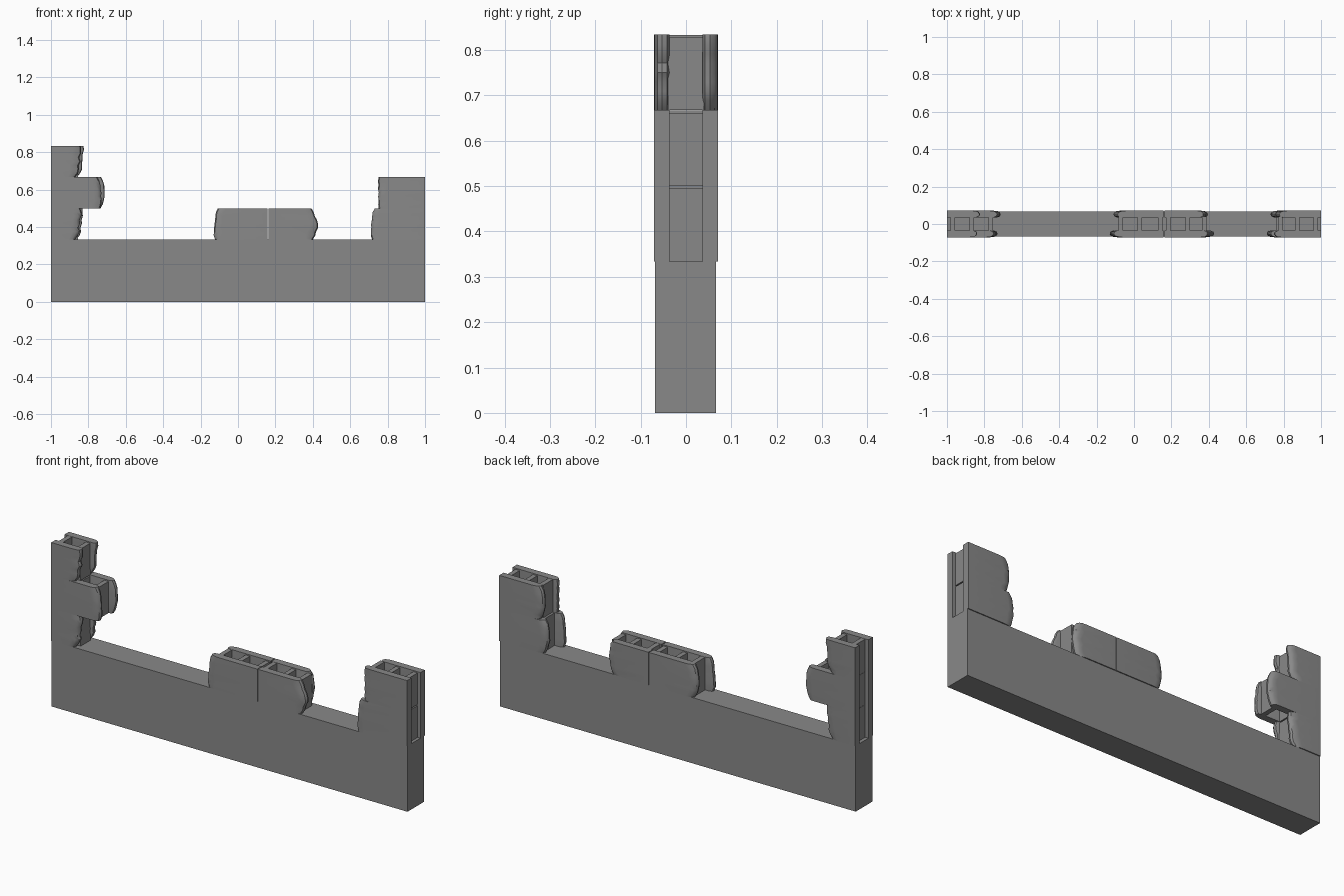
import bpy, bmesh, math, random

if "Cube" in bpy.data.objects:
    bpy.data.objects.remove(bpy.data.objects["Cube"])

random.seed(4)
H = 1 / 6          # course height
BASE = 0.334

stone = bpy.data.materials.new("concrete grey")
stone.diffuse_color = (0.25, 0.25, 0.25, 1)
stone.use_nodes = True
stone.node_tree.nodes["Principled BSDF"].inputs["Base Color"].default_value = stone.diffuse_color


def finish(name, bm, smooth=False):
    bmesh.ops.recalc_face_normals(bm, faces=bm.faces)
    me = bpy.data.meshes.new(name)
    bm.to_mesh(me)
    bm.free()
    ob = bpy.data.objects.new(name, me)
    bpy.context.collection.objects.link(ob)
    me.materials.append(stone)
    if smooth:
        bpy.ops.object.select_all(action='DESELECT')
        ob.select_set(True)
        bpy.context.view_layer.objects.active = ob
        bpy.ops.object.shade_smooth_by_angle(angle=math.radians(35))
    return ob


def box(name, x0, x1, y0, y1, z0, z1):
    bm = bmesh.new()
    bmesh.ops.create_cube(bm, size=1)
    for v in bm.verts:
        v.co = ((x0 + x1) / 2 + v.co.x * (x1 - x0),
                (y0 + y1) / 2 + v.co.y * (y1 - y0),
                (z0 + z1) / 2 + v.co.z * (z1 - z0))
    return finish(name, bm)


def shell(name, x_flat, x_broken, side, z0, shape, rough):
    """Block face slab: square at x_flat, chipped and rounded at x_broken.
    shape = how far the break is set back at each height."""
    d = 1 if x_broken > x_flat else -1
    yi, yo = 0.036 * side, 0.071 * side
    bm = bmesh.new()
    rows = []
    n = len(shape)
    for i, s in enumerate(shape):
        z = z0 + H * i / (n - 1)
        e = x_broken - d * (s + random.uniform(0, rough))
        w = random.uniform(0.014, 0.03)
        prof = [(x_flat, yi), (e - d * 0.016, yi), (e - d * 0.003, yi + 0.006 * side),
                (e, yi + 0.017 * side), (e - d * 0.006, yo - 0.008 * side),
                (e - d * w, yo - 0.0015 * side), (e - d * (w + 0.02), yo), (x_flat, yo)]
        rows.append([bm.verts.new((x, y, z)) for x, y in prof])
    for a, b in zip(rows, rows[1:]):
        for j in range(len(a)):
            k = (j + 1) % len(a)
            bm.faces.new((a[j], a[k], b[k], b[j]))
    bm.faces.new(rows[0])
    bm.faces.new(rows[-1])
    finish(name, bm, True)


# break outlines, bottom to top
ROUND = [.02, .01, .004, 0, 0, 0, .003, .008, .02]
TAPER = [.035, .02, .01, .012, .006, .008, .002, 0, .004]
LEAN = [.006, 0, 0, .002, .002, .005, .008, .012, .022]
POINT = [.03, .018, .01, .002, 0, .006, .018, .026, .035]
STRAIGHT = [.004, 0, .002, 0, .003, 0, .002, 0, .004]

# name, course, square end, front break, back break, outlines, roughness, webs
blocks = [
    ("left_block_low", 0, -1, -.835, -.825, TAPER, TAPER, .006, (-.97, -.868)),
    ("left_block_mid", 1, -1, -.728, -.712, LEAN, ROUND, .003, (-.97, -.868, -.765)),
    ("left_block_top", 2, -1, -.835, -.822, TAPER, TAPER, .006, (-.97, -.868)),
    ("centre_block_left", 0, .158, -.13, -.11, LEAN, ROUND, .003, (-.07, .03, .14)),
    ("centre_block_right", 0, .162, .432, .395, POINT, ROUND, .005, (.182, .288, .375)),
    ("right_block_low", 0, 1, .708, .73, LEAN, ROUND, .003, (.775, .873, .972)),
    ("right_block_top", 1, 1, .748, .755, STRAIGHT, ROUND, .002, (.785, .873, .972)),
]

# solid lower wall
box("wall_base", -1, 1, -0.068, 0.066, 0, BASE)

# broken hollow blocks: two face slabs joined by cross webs
for name, course, flat, front, back, sf, sb, rough, webs in blocks:
    z = BASE + course * H
    shell(name + "_front_face", flat, front, -1, z, sf, rough)
    shell(name + "_back_face", flat, back, 1, z, sb, rough)
    for i, x in enumerate(webs):
        top = z + H - (0.001 if i == 0 else 0.006)
        box(f"{name}_web_{i + 1}", x - 0.012, x + 0.012, -0.04, 0.04, z, top)
